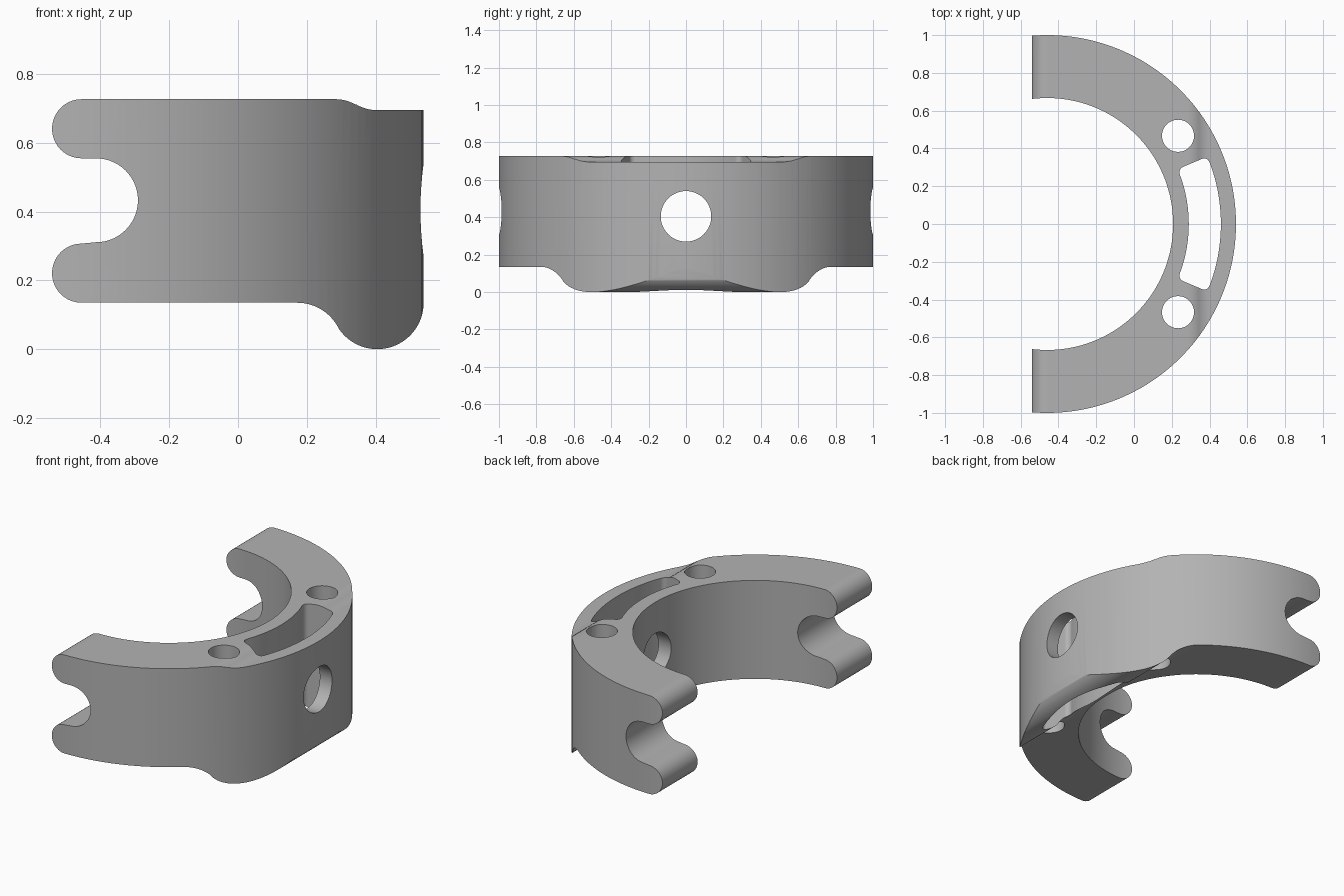
import bpy, bmesh
from math import sin, cos, pi, radians
from mathutils import Matrix, Vector

if "Cube" in bpy.data.objects:
    bpy.data.objects.remove(bpy.data.objects["Cube"])

CX = -0.46                      # ring axis
R_OUT, R_IN = 1.0, 0.667


def arc(cx, cy, r, a0, a1, n=20):
    """Points on an arc, angles in degrees."""
    angles = [radians(a0 + (a1 - a0) * i / n) for i in range(n + 1)]
    return [(cx + r * cos(a), cy + r * sin(a)) for a in angles]


def circle(cx, cy, r, n):
    return arc(cx, cy, r, 0, 360, n)[:-1]


def prism(name, points, lo, hi, axis="Z"):
    """Extrude a closed outline along an axis; outline axes are xy, xz or yz."""
    place = {"Z": lambda u, v, w: (u, v, w),
             "Y": lambda u, v, w: (u, w, v),
             "X": lambda u, v, w: (w, u, v)}[axis]
    bm = bmesh.new()
    face = bm.faces.new([bm.verts.new(place(u, v, lo)) for u, v in points])
    ext = bmesh.ops.extrude_face_region(bm, geom=[face])
    moved = [g for g in ext["geom"] if isinstance(g, bmesh.types.BMVert)]
    bmesh.ops.translate(bm, verts=moved, vec=Vector(place(0, 0, hi - lo)))
    bmesh.ops.recalc_face_normals(bm, faces=bm.faces)
    mesh = bpy.data.meshes.new(name)
    bm.to_mesh(mesh)
    bm.free()
    obj = bpy.data.objects.new(name, mesh)
    bpy.context.collection.objects.link(obj)
    return obj


def rounded(corners, r, n=6):
    """Round each (nearly square) corner marked with a True flag."""
    out = []
    for i, (p, soft) in enumerate(corners):
        if not soft:
            out.append(tuple(p))
            continue
        a = (corners[i - 1][0] - p).normalized() * r
        b = (corners[(i + 1) % len(corners)][0] - p).normalized() * r
        for k in range(n + 1):
            t = pi / 2 * k / n
            out.append(tuple(p + a * (1 - sin(t)) + b * (1 - cos(t))))
    return out


# Side silhouette: hooked ends, rounded lower lip, stepped top
lobe = 0.086
silhouette = (
    arc(-0.455, 0.641, lobe, 90, 270)
    + arc(-0.413, 0.433, 0.122, 90, -90, 28)
    + arc(-0.455, 0.221, lobe, 90, 270)
    + arc(0.172, 0, 0.135, 90, 30.1, 14)
    + arc(0.405, 0.135, 0.135, 210.1, 360, 30)[1:]
    + [(0.56, 0.135), (0.56, 0.695)]
    + arc(0.405, 0.815, 0.12, 270, 239, 8)
    + arc(0.283, 0.609, 0.118, 59, 90, 8)
)

# Half ring body
body = prism("clamp_half_ring", circle(CX, 0, R_OUT, 180), -0.1, 1)
clip = prism("silhouette_cutter", silhouette, -1.2, 1.2, "Y")
bore = prism("bore_cutter", circle(CX, 0, R_IN, 160), -0.3, 1.2)

# Curved pocket between the two bolt holes
half = 22.8
outer = [(Vector(p), False) for p in arc(CX, 0, 0.92, -half, half, 24)]
inner = [(Vector(p), False) for p in arc(CX, 0, 0.75, half, -half, 24)]
outline = [(p, i in (0, 24)) for i, (p, _) in enumerate(outer)]
outline += [(p, i in (0, 24)) for i, (p, _) in enumerate(inner)]
# Drop the arc points next to each corner so the fillets have room
outline = [c for i, c in enumerate(outline) if i % 25 not in (1, 23)]
pocket = prism("pocket_cutter", rounded(outline, 0.03), -0.3, 1.2)

# Bolt holes and cross hole
bolts = [prism("bolt_cutter", circle(0.233, s * 0.467, 0.085, 48), -0.3, 1.2)
         for s in (-1, 1)]
cross = prism("cross_hole_cutter", circle(0, 0.405, 0.135, 64), 0, 1, "X")

cutters = [(clip, "INTERSECT")]
cutters += [(c, "DIFFERENCE") for c in [bore, pocket, cross] + bolts]
for cutter, operation in cutters:
    cutter.hide_render = True
    mod = body.modifiers.new(cutter.name, "BOOLEAN")
    mod.object, mod.operation, mod.solver = cutter, operation, "EXACT"

# Bake the cuts and discard the cutters
graph = bpy.context.evaluated_depsgraph_get()
baked = bpy.data.meshes.new_from_object(body.evaluated_get(graph))
body.modifiers.clear()
body.data = baked
for cutter, _ in cutters:
    bpy.data.objects.remove(cutter)

# Single grey finish
grey = bpy.data.materials.new("plain_grey")
grey.use_nodes = True
color = (0.45, 0.45, 0.45, 1)
grey.diffuse_color = color
grey.node_tree.nodes["Principled BSDF"].inputs["Base Color"].default_value = color
baked.materials.clear()
baked.materials.append(grey)
for poly in baked.polygons:
    poly.material_index = 0

# Smooth curved walls, crisp edges
bpy.ops.object.select_all(action="DESELECT")
body.select_set(True)
bpy.context.view_layer.objects.active = body
bpy.ops.object.shade_smooth_by_angle(angle=radians(30))
weighted = body.modifiers.new("even_shading", "WEIGHTED_NORMAL")
weighted.keep_sharp = True
